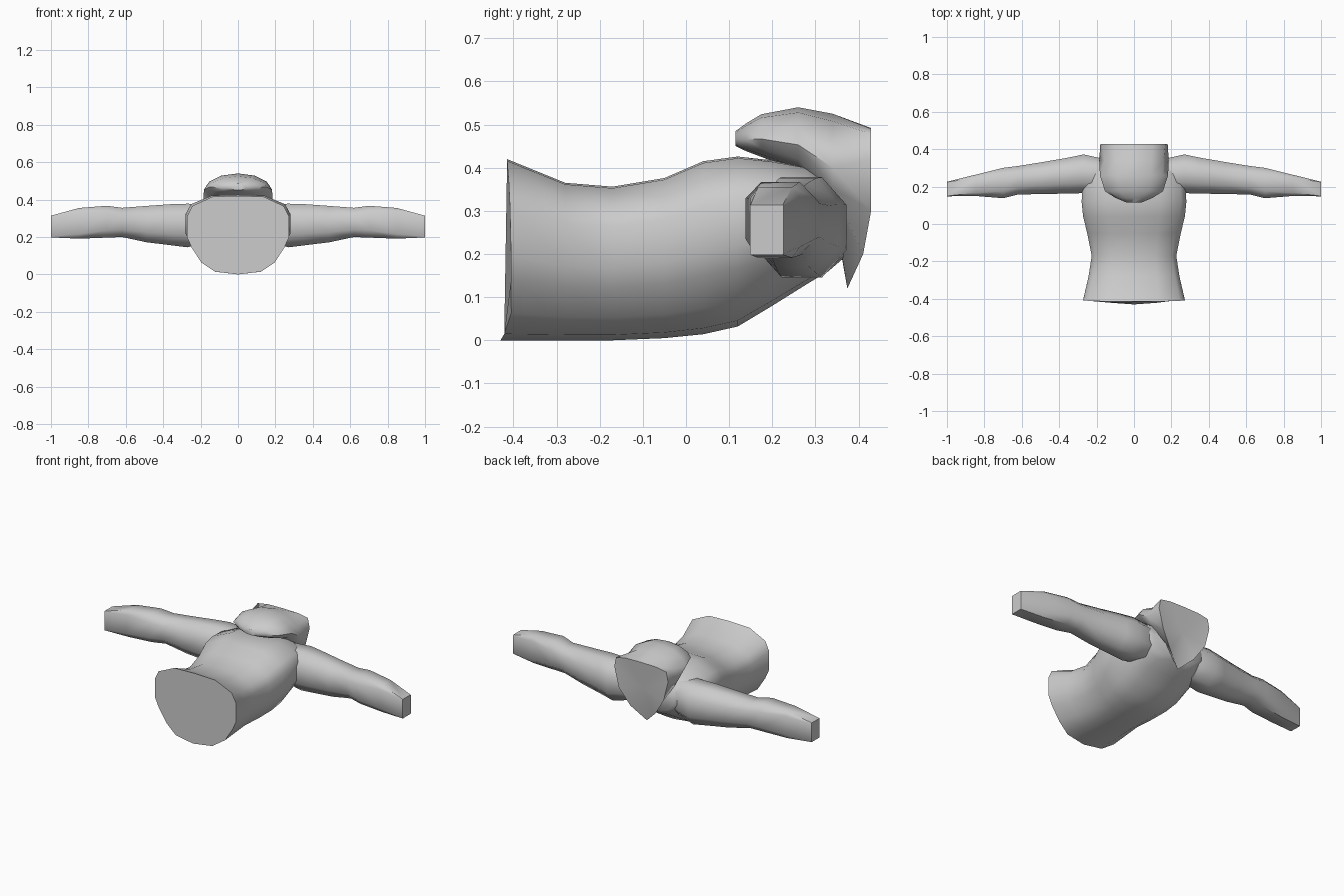
import bpy, bmesh, math

if "Cube" in bpy.data.objects:
    bpy.data.objects.remove(bpy.data.objects["Cube"])

grey = bpy.data.materials.new("plain grey")
grey.diffuse_color = (0.6, 0.6, 0.6, 1)
grey.use_nodes = True
grey.node_tree.nodes["Principled BSDF"].inputs["Base Color"].default_value = grey.diffuse_color


def loft(name, rings, end_tip=None):
    """Skin a list of equal-length point rings and cap both ends."""
    bm = bmesh.new()
    rows = [[bm.verts.new(p) for p in r] for r in rings]
    n = len(rows[0])
    for a, b in zip(rows, rows[1:]):
        for i in range(n):
            bm.faces.new((a[i], a[(i + 1) % n], b[(i + 1) % n], b[i]))
    bm.faces.new(rows[0])
    if end_tip:  # last cap is a fan round a centre point
        tip = bm.verts.new(end_tip)
        for i in range(n):
            bm.faces.new((rows[-1][i], rows[-1][(i + 1) % n], tip))
    else:
        bm.faces.new(rows[-1])
    bmesh.ops.recalc_face_normals(bm, faces=bm.faces)
    me = bpy.data.meshes.new(name)
    bm.to_mesh(me)
    bm.free()
    me.materials.append(grey)
    ob = bpy.data.objects.new(name, me)
    bpy.context.collection.objects.link(ob)
    bpy.ops.object.select_all(action='DESELECT')
    ob.select_set(True)
    bpy.context.view_layer.objects.active = ob
    bpy.ops.object.shade_smooth_by_angle(angle=math.radians(50))
    return ob


def mirrored(half):
    """Close a half outline (first and last point on the centre line)."""
    return half + [(-x, z) for x, z in half[-2:0:-1]]


# Torso: cross-section swept along y, (y, half width, bottom z, top z)
section = mirrored([(0, 1), (.5, .99), (.9, .87), (1, .74), (1, .47),
                    (.91, .34), (.72, .15), (.45, .035), (0, 0)])
stations = [(-.405, .272, 0, .42), (-.28, .243, 0, .365), (-.17, .226, 0, .356),
            (-.05, .25, .005, .376), (.04, .272, .014, .415), (.12, .28, .032, .426),
            (.2, .275, .08, .417), (.28, .255, .13, .402), (.33, .225, .16, .375),
            (.365, .17, .19, .32)]
rings = []
for k, (y, w, lo, hi) in enumerate(stations):
    ring = []
    for x, t in section:
        # the hem dips slightly at its bottom and top edges
        dip = -(.025 * max(0, 1 - t / .1) + .01 * t ** 4) if k == 0 else 0
        ring.append((x * w, y + dip, lo + t * (hi - lo)))
    rings.append(ring)
loft("torso", rings)

# Sleeves: boxy octagons, (x, y low, y high, z low, z high, corner squareness)
sleeve = [(.17, .17, .35, .17, .375, .5), (.27, .165, .372, .145, .378, .45),
          (.35, .163, .355, .155, .376, .45), (.49, .16, .331, .172, .366, .45),
          (.62, .158, .31, .2, .356, .5), (.7, .138, .3, .197, .367, .55),
          (.85, .15, .263, .191, .355, .7), (1, .148, .226, .198, .314, .96)]
for side, label in ((1, "right"), (-1, "left")):
    rings = []
    for x, y0, y1, z0, z1, c in sleeve:
        cy, cz, ry, rz = (y0 + y1) / 2, (z0 + z1) / 2, (y1 - y0) / 2, (z1 - z0) / 2
        octagon = [(1, c), (c, 1), (-c, 1), (-1, c), (-1, -c), (-c, -1), (c, -1), (1, -c)]
        rings.append([(side * x, cy + a * ry, cz + b * rz) for a, b in octagon])
    loft(label + "_sleeve", rings)

# Hood: (y, half width, bottom z, top z), wide above and narrowing below
hood_shape = mirrored([(0, 1), (.5, .92), (.85, .7), (1, .42), (.85, .2), (.5, .06), (0, 0)])
hood = [(.115, .04, .45, .485), (.14, .10, .438, .503), (.175, .155, .425, .524),
        (.26, .182, .39, .54), (.34, .186, .31, .525)]
rings = [[(x * w, y, lo + t * (hi - lo)) for x, t in hood_shape] for y, w, lo, hi in hood]
# rim drops to a point at the throat
rim = mirrored([(0, .492), (.1, .49), (.168, .478), (.18, .42), (.15, .3), (.085, .2), (0, .12)])
rings.append([(x, .429 - .055 * max(0, (.24 - z) / .12), z) for x, z in rim])
loft("hood", rings, (0, .415, .33))
